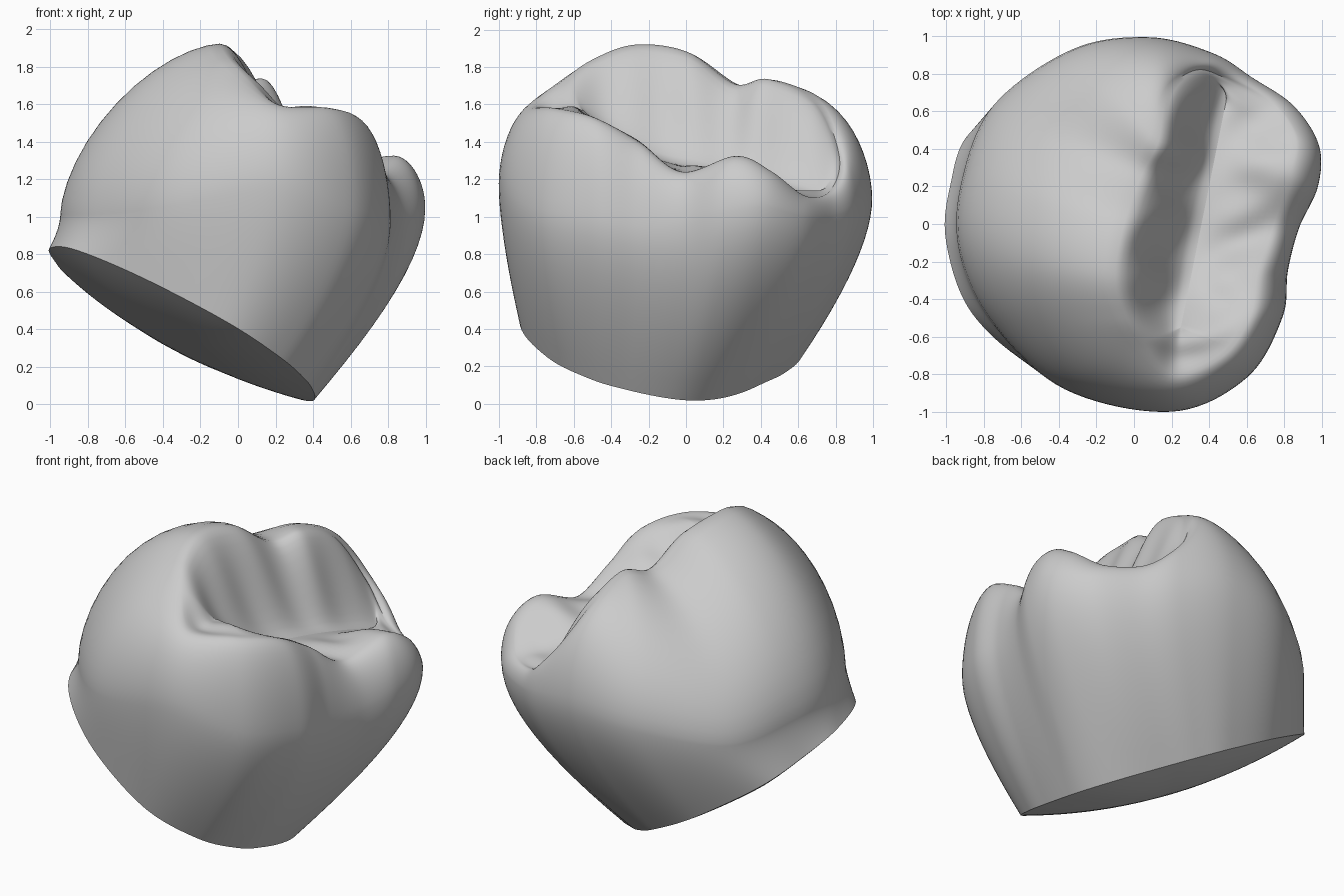
import bpy
import bmesh
from math import sin, cos, pi
from mathutils import Vector

cube = bpy.data.objects.get("Cube")
if cube:
    bpy.data.objects.remove(cube, do_unlink=True)

# Base rim (x, y), from the front counterclockwise
RIM = [
    (-.05, -.89), (.23, -.74), (.36, -.51), (.4, -.31), (.41, -.12),
    (.39, .03), (.33, .17), (.23, .3), (.1, .42), (-.03, .53), (-.21, .62),
    (-.52, .65), (-.87, .49), (-.98, .2), (-1, -.1), (-.86, -.48),
    (-.5, -.78)]
# Widest contour and cusp crest in the same order
CONTOUR = [
    (.2, -1, 1.18), (.6, -.82, 1.05), (.79, -.5, 1), (.82, -.25, .95),
    (.88, -.02, .95), (.98, .2, 1.02), (.985, .42, 1.05), (.85, .63, 1),
    (.63, .78, 1), (.42, .91, 1.05), (.08, .995, 1.1), (-.33, .93, 1.05),
    (-.75, .63, .95), (-.92, .22, 1), (-.93, -.15, 1.02), (-.76, -.52, 1.02),
    (-.37, -.88, 1.08)]
CREST = [
    (.22, -.81, 1.595), (.48, -.7, 1.58), (.62, -.49, 1.53), (.66, -.25, 1.4),
    (.74, -.02, 1.24), (.83, .27, 1.325), (.86, .46, 1.24), (.74, .64, 1.11),
    (.5, .77, 1.14), (.33, .82, 1.32), (.18, .7, 1.61), (.13, .44, 1.735),
    (.04, .26, 1.71), (-.05, .01, 1.88), (-.1, -.27, 1.92),
    (-.05, -.5, 1.84), (.06, -.67, 1.72)]
BASE_NORMAL = Vector((-.57, -.18, -1)).normalized()
SUBDIV = 10
STEPS = 12


def base_point(x, y):
    """Point on the tilted base plane."""
    return Vector((x, y, .245 - .57 * x - .18 * y))


def smooth_loop(points):
    """Closed Catmull-Rom curve through the points."""
    pts = [Vector(p) for p in points]
    n = len(pts)
    out = []
    for i in range(n):
        a, b, c, d = (pts[(i + k - 1) % n] for k in range(4))
        for s in range(SUBDIV):
            t = s / SUBDIV
            out.append(b + (c - a) * t / 2
                       + (a - b * 2.5 + c * 2 - d / 2) * t * t
                       + ((b - c) * 3 + d - a) * t ** 3 / 2)
    return out


def groove_point(c):
    """Point on the central groove beside a crest point."""
    y = max(-.55, min(.7, c.y * .85))
    z = 1.27 - .15 * y + (.72 if y < 0 else -.12) * y * y
    return Vector((.36 + .2 * y, y, z))


def column(rim, e, c):
    """Profile from the base centre, over the crest, into the groove."""
    groove = groove_point(c)
    centre = base_point(-.3, -.1)
    ctrl = Vector((e.x, e.y, e.z - .35 * (e.z - rim.z)))
    power = 1.13 - .12 * e.x                    # flatter on the tall side
    pts = []
    for s in range(STEPS):                      # slightly domed base
        t = s / STEPS
        pts.append(centre.lerp(rim, t) + BASE_NORMAL * .12 * (1 - t * t))
    for s in range(STEPS):                      # side wall
        t = s / STEPS
        pts.append(rim * (1 - t) ** 2 + ctrl * 2 * t * (1 - t) + e * t * t)
    for s in range(STEPS):                      # rounded shoulder
        a = s / STEPS * pi / 2
        p = c + (e - c) * cos(a) ** power
        p.z = e.z + (c.z - e.z) * sin(a) ** power
        pts.append(p)
    for s in range(STEPS + 1):                  # inner slope with ridges
        t = s / STEPS
        p = c.lerp(groove, t)
        p.z = c.z + (groove.z - c.z) * (1 - cos(pi * t)) / 2
        p.z += .018 * cos(20 * (p.y - .35)) * sin(pi * t) ** 2
        pts.append(p)
    return pts


# Loft the crown from its profiles
rims = smooth_loop([base_point(x, y) for x, y in RIM])
bm = bmesh.new()
columns = [[bm.verts.new(p) for p in column(r, e, c)]
           for r, e, c in zip(rims, smooth_loop(CONTOUR), smooth_loop(CREST))]
for i, left in enumerate(columns):
    right = columns[(i + 1) % len(columns)]
    for j in range(len(left) - 1):
        bm.faces.new((left[j], right[j], right[j + 1], left[j + 1]))
bmesh.ops.remove_doubles(bm, verts=bm.verts, dist=.0002)

mesh = bpy.data.meshes.new("tooth_crown")
bm.to_mesh(mesh)
bm.free()
crown = bpy.data.objects.new("tooth_crown", mesh)
bpy.context.collection.objects.link(crown)

# Plain grey material
grey = bpy.data.materials.new("plain_grey")
grey.use_nodes = True
grey.diffuse_color = (.6, .6, .6, 1)
grey.node_tree.nodes["Principled BSDF"].inputs["Base Color"].default_value = (.6, .6, .6, 1)
mesh.materials.append(grey)

bpy.ops.object.select_all(action="DESELECT")
crown.select_set(True)
bpy.context.view_layer.objects.active = crown
bpy.ops.object.shade_smooth_by_angle(angle=pi / 4)
